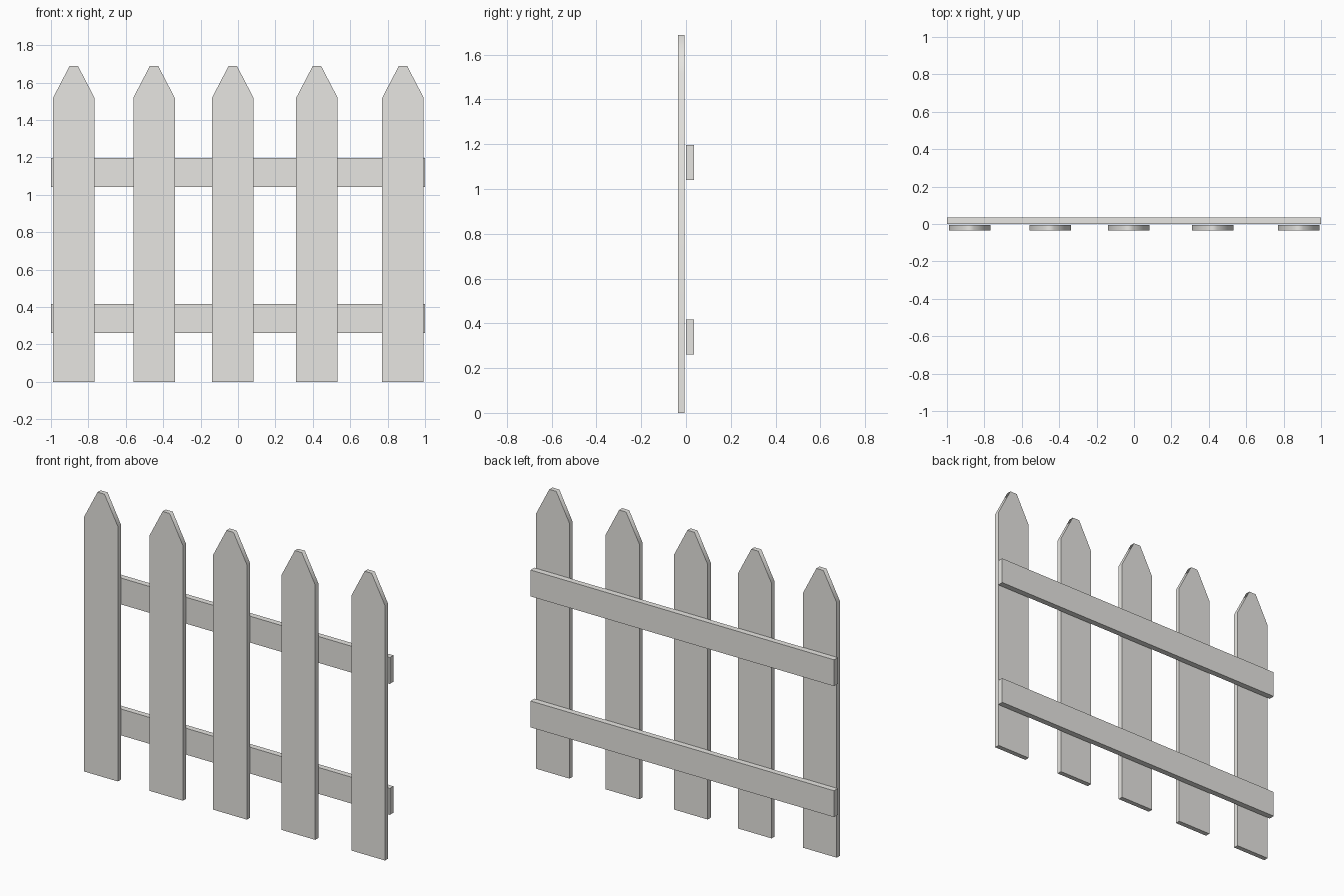
import bpy, bmesh, math

if "Cube" in bpy.data.objects:
    bpy.data.objects.remove(bpy.data.objects["Cube"])

# Pale warm paint shared by all boards
paint = bpy.data.materials.new("pale_paint")
paint.diffuse_color = (0.80, 0.79, 0.76, 1)
paint.use_nodes = True
paint.node_tree.nodes["Principled BSDF"].inputs["Base Color"].default_value = paint.diffuse_color


def extrude_profile(name, points, y0, y1):
    """Extrude an XZ outline from y0 back to y1."""
    bm = bmesh.new()
    face = bm.faces.new([bm.verts.new((x, y0, z)) for x, z in points])
    ext = bmesh.ops.extrude_face_region(bm, geom=[face])
    verts = [v for v in ext["geom"] if isinstance(v, bmesh.types.BMVert)]
    bmesh.ops.translate(bm, verts=verts, vec=(0, y1 - y0, 0))
    bmesh.ops.recalc_face_normals(bm, faces=bm.faces)
    mesh = bpy.data.meshes.new(name)
    bm.to_mesh(mesh)
    bm.free()
    mesh.materials.append(paint)
    obj = bpy.data.objects.new(name, mesh)
    bpy.context.collection.objects.link(obj)
    return obj


# Pickets: upright boards with a blunted point, softly shaded over the tip
HALF_WIDTH, SHOULDER, TIP, TIP_HALF = 0.111, 1.518, 1.687, 0.023
right = [(HALF_WIDTH, 0), (HALF_WIDTH, SHOULDER), (TIP_HALF, TIP)]
outline = right + [(-x, z) for x, z in reversed(right)]
for i, x in enumerate((-0.878, -0.449, -0.028, 0.422, 0.882)):
    picket = extrude_profile(f"picket_{i + 1}", outline, -0.035, -0.006)
    picket.location.x = x
    bpy.ops.object.select_all(action='DESELECT')
    picket.select_set(True)
    bpy.context.view_layer.objects.active = picket
    bpy.ops.object.shade_smooth_by_angle(angle=math.radians(70))

# Rails: two horizontal boards behind the pickets
for name, z in (("lower_rail", 0.26), ("upper_rail", 1.04)):
    extrude_profile(name, [(-1, z), (1, z), (1, z + 0.157), (-1, z + 0.157)], 0.0, 0.035)
